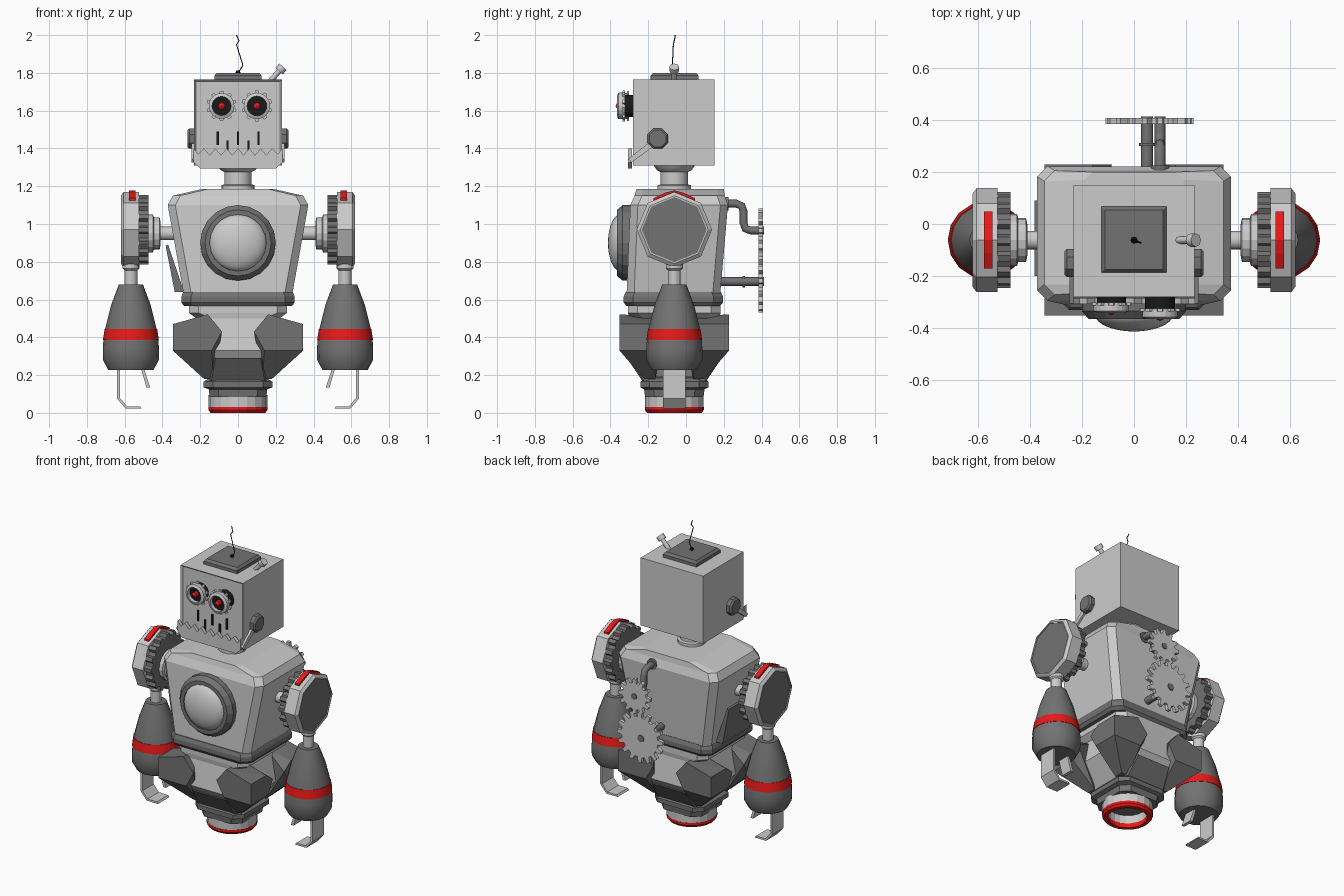
import bpy, bmesh, math
from mathutils import Vector

if "Cube" in bpy.data.objects:
    bpy.data.objects.remove(bpy.data.objects["Cube"])

C = -0.062  # depth of the body's central axis


def material(name, rgb):
    m = bpy.data.materials.new(name)
    m.diffuse_color = (*rgb, 1)
    m.use_nodes = True
    m.node_tree.nodes["Principled BSDF"].inputs["Base Color"].default_value = m.diffuse_color
    return m


RED = material("red", (0.8, 0.01, 0.01))
BLACK = material("black", (0.01, 0.01, 0.01))
DARK = material("dark_grey", (0.17, 0.17, 0.17))

# (u, v, w) -> xyz with w running along the chosen axis
AX = {'x': lambda u, v, w: (w, u, v), 'y': lambda u, v, w: (u, w, v), 'z': lambda u, v, w: (u, v, w)}


def finish(name, bm, mat=None, mirror='', smooth=False):
    bmesh.ops.remove_doubles(bm, verts=bm.verts, dist=1e-5)
    bmesh.ops.recalc_face_normals(bm, faces=bm.faces)
    me = bpy.data.meshes.new(name)
    bm.to_mesh(me)
    bm.free()
    ob = bpy.data.objects.new(name, me)
    bpy.context.collection.objects.link(ob)
    if mat:
        me.materials.append(mat)
    if mirror:
        mod = ob.modifiers.new("mirror", 'MIRROR')
        mod.use_axis = ['x' in mirror, 'y' in mirror, False]
        mod.use_mirror_merge = False
    if smooth:
        bpy.ops.object.select_all(action='DESELECT')
        ob.select_set(True)
        bpy.context.view_layer.objects.active = ob
        bpy.ops.object.shade_smooth_by_angle(angle=math.radians(35))
    return ob


def loft(name, rings, closed=False, **kw):
    bm = bmesh.new()
    vs = [[bm.verts.new(p) for p in r] for r in rings]
    n = len(vs[0])
    pairs = list(zip(vs, vs[1:])) + ([(vs[-1], vs[0])] if closed else [])
    for a, b in pairs:
        for i in range(n):
            bm.faces.new((a[i], a[(i + 1) % n], b[(i + 1) % n], b[i]))
    if not closed:
        bm.faces.new(vs[0])
        bm.faces.new(vs[-1])
    return finish(name, bm, **kw)


def prism(name, pts, axis, a, b, **kw):
    return loft(name, [[AX[axis](u, v, w) for u, v in pts] for w in (a, b)], **kw)


def box(name, x0, x1, y0, y1, z0, z1, **kw):
    return prism(name, [(x0, y0), (x1, y0), (x1, y1), (x0, y1)], 'z', z0, z1, **kw)


def lathe(name, prof, cu, cv, axis, n=24, turn=0.0, **kw):
    ang = [2 * math.pi * (i + turn) / n for i in range(n)]
    return loft(name, [[AX[axis](cu + max(r, 1e-6) * math.sin(t), cv + max(r, 1e-6) * math.cos(t), h)
                        for t in ang] for r, h in prof], **kw)


def slab(x, y0, y1, ch, z):
    """Rectangle with cut corners at height z."""
    return [(-x + ch, y0, z), (x - ch, y0, z), (x, y0 + ch, z), (x, y1 - ch, z),
            (x - ch, y1, z), (-x + ch, y1, z), (-x, y1 - ch, z), (-x, y0 + ch, z)]


def gear(name, cu, cv, n, r0, r1, axis, a, b, **kw):
    pts = []
    for i in range(n):
        for f, r in ((-.32, r0), (-.17, r1), (.17, r1), (.32, r0)):
            t = 2 * math.pi * (i + f) / n
            pts.append((cu + r * math.sin(t), cv + r * math.cos(t)))
    return prism(name, pts, axis, a, b, **kw)


def tube(name, pts, r, mat=None):
    cu = bpy.data.curves.new(name, 'CURVE')
    cu.dimensions = '3D'
    cu.bevel_depth, cu.bevel_resolution, cu.use_fill_caps = r, 2, True
    sp = cu.splines.new('POLY')
    sp.points.add(len(pts) - 1)
    for p, q in zip(sp.points, pts):
        p.co = (*q, 1)
    ob = bpy.data.objects.new(name, cu)
    bpy.context.collection.objects.link(ob)
    if mat:
        cu.materials.append(mat)


# Head shell with recessed face
bm = bmesh.new()
bmesh.ops.create_cube(bm, size=1)
for v in bm.verts:
    v.co = Vector((v.co.x * 0.465, -0.065 + v.co.y * 0.43, 1.537 + v.co.z * 0.455))
face = min(bm.faces, key=lambda f: f.calc_center_median().y)
bmesh.ops.inset_region(bm, faces=[face], thickness=0.014)
bmesh.ops.translate(bm, verts=face.verts, vec=(0, 0.012, 0))
finish("head", bm)
loft("head_top_plate", [slab(.125, -.187, .067, .001, 1.76), slab(.125, -.187, .067, .001, 1.785),
                        slab(.112, -.174, .054, .001, 1.8)], mat=DARK)

# Antenna and head lever
lathe("antenna_base", [(.014, 1.795), (.01, 1.812)], 0, C, 'z', 8, mat=BLACK)
tube("antenna", [(0, C, 1.8), (.026, C - .01, 1.84), (-.008, C - .005, 1.95), (.005, C, 1.97), (-.008, C + .005, 2)],
     0.003, BLACK)
tube("lever", [(.165, C, 1.75), (.225, C, 1.818)], 0.014)
tube("lever_knob", [(.218, C, 1.81), (.238, C, 1.832)], 0.026)

# Eyes: barrel, toothed rim, pupil
for side, x, r, yb in (("left", -.087, .056, -.305), ("right", .1, .058, -.328)):
    lathe(side + "_eye_barrel", [(r, -.26), (r, yb - .012)], x, 1.625, 'y', 20, mat=BLACK)
    lathe(side + "_eye_rim", [(r + .012, yb), (r + .012, yb - .03), (r - .006, yb - .038), (r - .006, yb)],
          x, 1.625, 'y', 20, closed=True)
    gear(side + "_eye_teeth", x, 1.625, 10, r + .008, r + .024, 'y', yb + .004, yb - .008)
    lathe(side + "_eye_pupil", [(.018, yb), (.018, yb - .035), (0, yb - .046)], x, 1.625, 'y', 12, mat=RED)

# Mouth slots and toothed jaw
for i, (x, z) in enumerate(((-.107, 1.455), (0, 1.455), (.108, 1.455), (-.055, 1.405), (.055, 1.405))):
    box("mouth_slot_%d" % i, x - .006, x + .006, -.276, -.262, z - .036, z + .036, mat=BLACK)
teeth = [(-.18 + .03 * i, 1.365 if i % 2 else 1.4) for i in range(13)]
prism("jaw", [(-.235, 1.325), (-.235, 1.4), (-.21, 1.37)] + teeth +
      [(.21, 1.37), (.235, 1.4), (.235, 1.325), (.2, 1.295), (-.2, 1.295)], 'y', -.308, -.285)
prism("jaw_arm", [(-.145, 1.43), (-.29, 1.325), (-.305, 1.345), (-.16, 1.46)], 'x', .232, .247, mirror='x')
lathe("ear_bolt", [(.058, .225), (.058, .258), (.048, .268)], -.15, 1.452, 'x', 8, .5, mirror='x', mat=DARK)

# Neck
lathe("neck", [(.088, 1.17), (.088, 1.205), (.072, 1.21), (.072, 1.275), (.092, 1.285), (.11, 1.312)], 0, C, 'z', 20,
      smooth=True)

# Torso, belt band and waist
loft("torso", [slab(.285, -.315, .18, .04, .615), slab(.372, -.295, .222, .04, 1.1),
               slab(.345, -.272, .205, .04, 1.15), slab(.19, -.262, .2, .03, 1.185)])
loft("belt_band", [slab(.285, -.315, .18, .05, .565), slab(.3, -.33, .196, .05, .585),
                   slab(.3, -.33, .196, .05, .615), slab(.29, -.32, .185, .05, .64)], mat=DARK)
loft("waist", [slab(.16, C - .17, C + .17, .04, .19), slab(.27, C - .265, C + .265, .09, .33),
               slab(.22, C - .24, C + .24, .07, .5), slab(.26, C - .245, C + .245, .05, .53),
               slab(.26, C - .245, C + .245, .05, .58)])

# Side hatch on the left of the torso
prism("side_hatch", [(-.285, .64), (-.37, .89), (-.383, .885), (-.335, .64)], 'y', -.2, .09, mat=DARK)

# Chest lens
lathe("chest_lens_ring", [(.2, -.285), (.2, -.335), (.175, -.365), (.15, -.365), (.15, -.285)], 0, .9, 'y', 20,
      closed=True, mat=DARK)
lathe("chest_lens", [(.152, -.34)] + [(.152 * math.cos(a * .157), -.345 - .068 * math.sin(a * .157)) for a in range(11)],
      0, .9, 'y', 24, smooth=True)

# Four corner hip plates
bm = bmesh.new()
for p in ((.345, -.29, .47), (.16, -.29, .522), (.085, -.29, .43), (.14, -.29, .33), (.345, -.29, .33),
          (.345, -.13, .47), (.345, -.06, .42), (.345, -.11, .33), (.18, -.16, .18), (.13, -.16, .18),
          (.18, -.1, .18), (.17, -.12, .51)):
    bm.verts.new(p)
hull = bmesh.ops.convex_hull(bm, input=bm.verts)
bmesh.ops.delete(bm, geom=[v for v in bm.verts if not v.link_faces], context='VERTS')
bmesh.ops.dissolve_limit(bm, angle_limit=.02, verts=bm.verts, edges=bm.edges)
finish("hip_plate", bm, DARK, 'xy').location.y = C

# Pelvis, stepped base and foot ring
loft("pelvis", [slab(.15, C - .17, C + .17, .01, .17), slab(.13, C - .25, C + .25, .01, .29)], mat=DARK)
loft("base_step", [slab(.15, C - .155, C + .155, .05, .085), slab(.155, C - .16, C + .16, .05, .125),
                   slab(.182, C - .18, C + .18, .05, .135), slab(.182, C - .18, C + .18, .05, .165),
                   slab(.15, C - .16, C + .16, .05, .185)], mat=DARK)
lathe("foot_ring", [(.155, .03), (.155, .095), (.12, .095), (.12, .03)], 0, C, 'z', 20, closed=True)
lathe("foot_rim", [(.145, 0), (.156, .015), (.156, .032), (.12, .032), (.12, 0)], 0, C, 'z', 20, closed=True, mat=RED)

# Back gears on their pipes
gear("large_gear", .06, .7, 16, .135, .17, 'y', .385, .408)
gear("small_gear", .1, .965, 12, .088, .117, 'y', .385, .408)
tube("lower_pipe", [(.05, .18, .695), (.05, .413, .695)], .024, DARK)
tube("upper_pipe", [(.1, .18, 1.108), (.27, .2 + .0, 1.108)][:1] +
     [(.1, .265, 1.108), (.1, .295, 1.095), (.1, .305, 1.065), (.1, .305, 1.005),
      (.1, .315, .975), (.1, .345, .965), (.1, .413, .965)], .021, DARK)
lathe("pipe_flange", [(.036, .19), (.036, .225)], .1, 1.108, 'y', 12, mat=DARK)
lathe("pipe_clamp", [(.03, .3), (.03, .312)], .05, .695, 'y', 12, mat=DARK)

# Shoulders
lathe("shoulder_axle", [(.036, .3), (.036, .42)], C, .95, 'x', 16, mirror='x', smooth=True)
lathe("shoulder_collar", [(.06, .41), (.085, .415), (.085, .445), (.1, .45), (.1, .475), (.14, .49)], C, .95, 'x', 16,
      mirror='x')
gear("shoulder_gear", C, .97, 16, .165, .185, 'x', .475, .53, mirror='x', mat=DARK)
lathe("shoulder_octagon", [(.2, .525), (.2, .605), (.18, .62), (.172, .62), (.172, .6), (.172, .525)], C, .97, 'x', 8,
      mirror='x', closed=True)
lathe("shoulder_cap", [(.173, .53), (.173, .614)], C, .97, 'x', 8, mirror='x', mat=DARK)
prism("shoulder_stripe", [(C - .11, 1.125), (C - .11, 1.137), (C - .05, 1.165), (C, 1.178), (C + .05, 1.165),
                          (C + .11, 1.137), (C + .11, 1.125), (C, 1.155)], 'x', .543, .576, mirror='x', mat=RED)

# Forearms with red bands
AXX = .567
lathe("upper_arm", [(.034, .66), (.034, .755), (.045, .765), (.045, .8)], AXX, C, 'z', 16, mirror='x')
lathe("forearm", [(.12, .228), (.148, .28), (.149, .34), (.144, .4), (.135, .45), (.105, .57), (.064, .68)], AXX, C, 'z',
      16, mirror='x', mat=DARK, smooth=True)
lathe("forearm_band", [(.13, .385), (.148, .386), (.139, .444), (.125, .445)], AXX, C, 'z', 16, mirror='x', mat=RED,
      closed=True, smooth=True)

# Claws
prism("outer_claw", [(.64, .235), (.64, .075), (.594, .022), (.51, .022), (.518, .034), (.588, .035), (.626, .08),
                     (.626, .235)], 'y', C - .06, C + .06, mirror='x')
prism("inner_claw", [(.5, .24), (.465, .135), (.485, .135), (.515, .24)], 'y', C - .04, C + .04, mirror='x')
